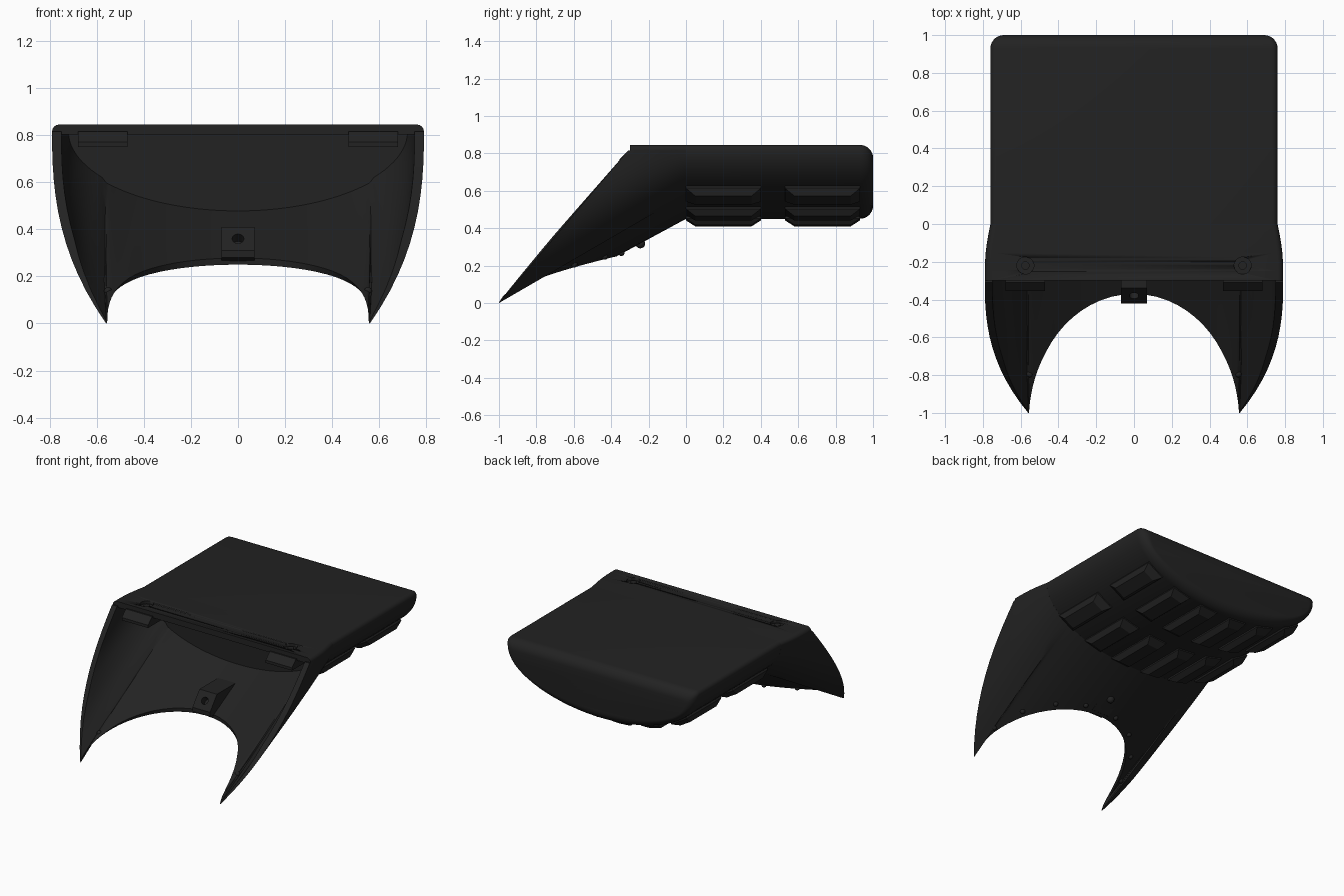
import bpy, bmesh
from math import sin, cos, pi
from mathutils import Vector, Matrix

cube = bpy.data.objects.get("Cube")
if cube:
    bpy.data.objects.remove(cube, do_unlink=True)

plastic = bpy.data.materials.new("matte_black")
plastic.use_nodes = True
BLACK = (0.016, 0.016, 0.016, 1)
plastic.diffuse_color = BLACK
plastic.node_tree.nodes["Principled BSDF"].inputs["Base Color"].default_value = BLACK

W, TOP, R = 0.76, 0.815, 0.03      # half width, height of side seam, top edge radius
DEPTH = 0.365                      # drop of the curved belly
TIP = 0.7                          # section angle that runs out to the pointed tips


def finish(bm, name, smooth=True):
    bmesh.ops.recalc_face_normals(bm, faces=bm.faces)
    mesh = bpy.data.meshes.new(name)
    bm.to_mesh(mesh)
    bm.free()
    mesh.materials.append(plastic)
    ob = bpy.data.objects.new(name, mesh)
    bpy.context.collection.objects.link(ob)
    if smooth:
        bpy.ops.object.select_all(action='DESELECT')
        ob.select_set(True)
        bpy.context.view_layer.objects.active = ob
        bpy.ops.object.shade_smooth_by_angle(angle=0.6)
    return ob


def loft(name, rings, smooth=True):
    """Skin closed rings and cap both ends with strips of quads."""
    bm = bmesh.new()
    rows = [[bm.verts.new(p) for p in ring] for ring in rings]
    n = len(rows[0])
    for a, b in zip(rows, rows[1:]):
        for i in range(n):
            j = (i + 1) % n
            bm.faces.new((a[i], a[j], b[j], b[i]))
    for row in (rows[0], rows[-1]):
        for i in range(n // 2 - 1):
            bm.faces.new((row[i], row[i + 1], row[n - 2 - i], row[n - 1 - i]))
    return finish(bm, name, smooth)


def top_corners(w):
    """Rounded upper edge points, from the right side over to the left."""
    right = [(w - R + R * cos(a * pi / 8), TOP + R * sin(a * pi / 8)) for a in range(1, 5)]
    return [(-x, z) for x, z in right] + [(x, z) for x, z in reversed(right)]


# Rear housing with a curved belly and rounded back edge
section = [(W * cos(i * pi / 33), TOP - DEPTH * sin(i * pi / 33)) for i in range(34)]
section += top_corners(W)
rings = [[(x, 0, z) for x, z in section]]
ROUND, MID = 0.07, 0.65
for k in range(9):
    a = k * pi / 16
    inset = ROUND * (1 - cos(a))
    sx, sz = 1 - inset / W, 1 - inset / 0.2
    rings.append([(x * sx, 1 - ROUND + ROUND * sin(a), MID + (z - MID) * sz) for x, z in section])
loft("rear_housing", rings)


# Scoop shell: straight rulings from the neck to the slanted rim and the curved cutout
def scoop_point(t, v):
    side = 1 if t <= pi / 2 else -1
    t = min(t, pi - t)
    neck = Vector((W * cos(t), 0, TOP - DEPTH * sin(t)))
    if t <= TIP:
        f = t / TIP
        end = Vector((0.79 - 0.23 * f ** 2.5, -0.31 - 0.69 * f, TOP * (1 - f)))
    else:
        phi = (t - TIP) / (pi / 2 - TIP) * pi / 2
        s = sin(phi)
        end = Vector((0.56 * cos(phi), -1 + 0.63 * s, 0.25 * s ** 0.6))
    p = neck.lerp(end, v)
    p.x += 0.01 * sin(pi * v) * cos(t)
    p.x *= side
    return p


def inner_point(t, v):
    u = min(t, pi - t)
    thick = 0.04 if u < TIP else 0.028
    near_tip = max(0, 1 - abs(u - TIP) / 0.3) * v
    thick *= 1 - 0.8 * near_tip
    return scoop_point(t, v) + Vector((-cos(t), 0, sin(t))) * thick


half = [TIP * i / 12 for i in range(12)]
half += [TIP + (pi / 2 - TIP) * (i / 18) ** 1.3 for i in range(19)]
angles = half + [pi - t for t in reversed(half[:-1])]
loft("scoop_shell", [[scoop_point(t, k / 10) for t in angles] +
                     [inner_point(t, k / 10) for t in reversed(angles)] for k in range(11)])

# Roof over the scoop mouth
rings = []
for k in range(7):
    v = k / 6
    w = W + 0.03 * v + 0.01 * sin(pi * v)
    rings.append([(x, -0.3 * v, z) for x, z in
                  [(w, TOP), (w - 0.005, 0.803), (-w + 0.005, 0.803), (-w, TOP)] + top_corners(w)])
roof = loft("scoop_roof", rings)


def cylinder(name, radius, depth, place, smooth=True):
    bm = bmesh.new()
    bmesh.ops.create_cone(bm, cap_ends=True, segments=32, radius1=radius, radius2=radius,
                          depth=depth, matrix=place)
    return finish(bm, name, smooth)


def prism(name, x0, x1, outline):
    """Extrude a side outline of (y, z) points across x."""
    bm = bmesh.new()
    face = bm.faces.new([bm.verts.new((x0, y, z)) for y, z in outline])
    ext = bmesh.ops.extrude_face_region(bm, geom=[face])
    bmesh.ops.translate(bm, vec=(x1 - x0, 0, 0),
                        verts=[g for g in ext["geom"] if isinstance(g, bmesh.types.BMVert)])
    return finish(bm, name, False)


def cut(target, cutter):
    cutter.hide_render = True
    cutter.hide_set(True)
    mod = target.modifiers.new("hole", 'BOOLEAN')
    mod.operation, mod.object, mod.solver = 'DIFFERENCE', cutter, 'EXACT'


for side, label in ((1, "left"), (-1, "right")):
    # Counterbored mounting screws in the roof
    spot = Vector((side * 0.575, -0.22, 0))
    cut(roof, cylinder(label + "_screw_cutter", 0.045, 0.04,
                       Matrix.Translation(spot + Vector((0, 0, 0.845)))))
    cylinder(label + "_screw", 0.022, 0.015, Matrix.Translation(spot + Vector((0, 0, 0.828))))
    # Clip blocks under the lip
    xs = sorted((side * 0.47, side * 0.68))
    prism(label + "_lip_clip", xs[0], xs[1],
          [(-0.31, 0.815), (-0.355, 0.77), (-0.355, 0.75), (-0.2, 0.75), (-0.2, 0.815)])

# Centre bracket with a bolt hole
bracket = prism("centre_bracket", -0.07, 0.07,
                [(-0.42, 0.28), (-0.42, 0.31), (-0.34, 0.41), (-0.09, 0.41), (-0.35, 0.26)])
aim = Vector((0, -0.1, 0.08)).to_track_quat('Z', 'Y').to_matrix().to_4x4()
cut(bracket, cylinder("bracket_hole_cutter", 0.025, 0.1,
                      Matrix.Translation((0, -0.38, 0.36)) @ aim))


# Rivets following the cutout on the outside
def rivet(name, t, v, radius):
    bm = bmesh.new()
    bmesh.ops.create_uvsphere(bm, u_segments=16, v_segments=8, radius=radius,
                              matrix=Matrix.Translation(scoop_point(t, v)))
    finish(bm, name)


for i, phi in enumerate((0.17, 0.55, 0.95, 1.33)):
    t = TIP + phi / (pi / 2) * (pi / 2 - TIP)
    rivet(f"left_rivet_{i}", t, 0.89, 0.017)
    rivet(f"right_rivet_{i}", pi - t, 0.89, 0.017)
rivet("centre_bolt", pi / 2, 0.66, 0.026)

# Raised louvres around the belly, in two rows
for row, y in enumerate((0.2, 0.73)):
    for i, x in enumerate((-0.59, -0.36, -0.125, 0.125, 0.36, 0.59)):
        c = x / W
        s = (1 - c * c) ** 0.5
        base = Vector((x, y, TOP - DEPTH * s))
        out = Vector((c / W, 0, -s / DEPTH)).normalized()
        along = Vector((-out.z, 0, out.x))
        rings = []
        for lift, wide, long in ((-0.03, 0.07, 0.2), (0.008, 0.07, 0.2), (0.042, 0.045, 0.15)):
            rings.append([base + out * lift + along * a * wide + Vector((0, b * long, 0))
                          for a, b in ((-1, -1), (1, -1), (1, 1), (-1, 1))])
        loft(f"louvre_{row}_{i}", rings, False)
